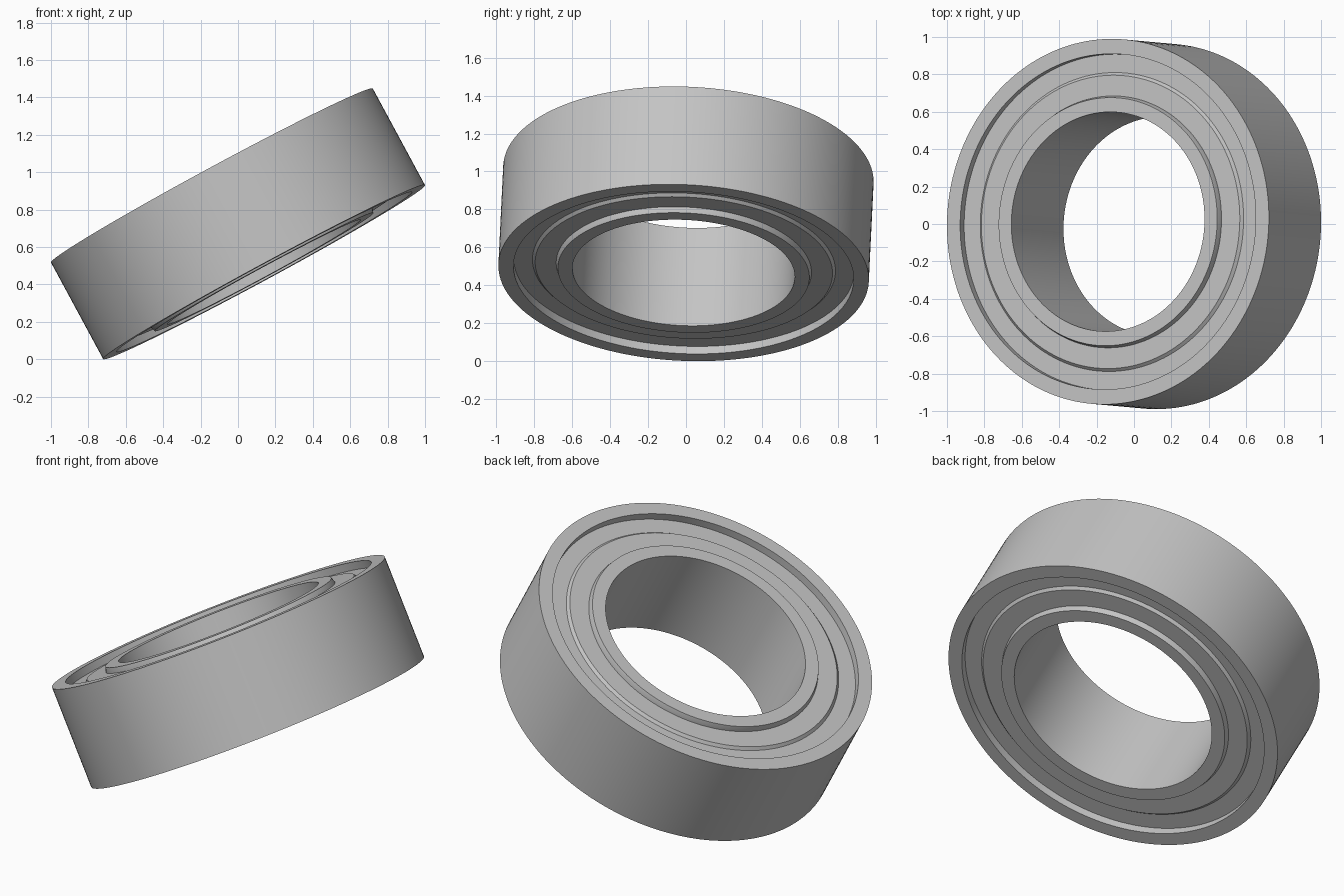
import bpy
import bmesh
import math
from mathutils import Vector, Matrix

cube = bpy.data.objects.get("Cube")
if cube:
    bpy.data.objects.remove(cube, do_unlink=True)

SEGMENTS = 160
HALF = 0.2935            # half of the ring width
OUTER_R, BORE_R = 0.978, 0.587
RECESS_R = 0.898         # inner edge of the outer ring face
LIP_R = 0.674            # where the shield meets the inner ring
AXIS = Vector((-0.475, 0.043, 0.879)).normalized()
TILT = Matrix.Translation((0, 0, 0.724)) @ AXIS.to_track_quat('Z', 'Y').to_matrix().to_4x4()

# Plain grey steel
steel = bpy.data.materials.new("grey_steel")
steel.use_nodes = True
GREY = (0.55, 0.55, 0.55, 1)
steel.diffuse_color = GREY
steel.node_tree.nodes["Principled BSDF"].inputs["Base Color"].default_value = GREY


def lathe(name, profile):
    """Spin a closed (radius, height) profile around the tilted axis."""
    bm = bmesh.new()
    verts = [bm.verts.new((r, 0, z)) for r, z in profile]
    edges = [bm.edges.new((a, b)) for a, b in zip(verts, verts[1:] + verts[:1])]
    bmesh.ops.spin(bm, geom=verts + edges, cent=(0, 0, 0), axis=(0, 0, 1),
                   angle=math.tau, steps=SEGMENTS, use_merge=True)
    bmesh.ops.remove_doubles(bm, verts=bm.verts, dist=1e-5)
    bmesh.ops.recalc_face_normals(bm, faces=bm.faces)
    mesh = bpy.data.meshes.new(name)
    bm.to_mesh(mesh)
    bm.free()
    mesh.materials.append(steel)
    obj = bpy.data.objects.new(name, mesh)
    bpy.context.collection.objects.link(obj)
    obj.matrix_world = TILT
    bpy.ops.object.select_all(action='DESELECT')
    obj.select_set(True)
    bpy.context.view_layer.objects.active = obj
    bpy.ops.object.shade_smooth_by_angle(angle=math.radians(30))
    return obj


def mirrored(half):
    """Complete a profile from its upper half, listed from outside to inside."""
    return half + [(r, -z) for r, z in reversed(half)]


# Outer race
lathe("outer_ring", mirrored([(OUTER_R, HALF), (RECESS_R, HALF)]))

# Inner race with slightly tapered shoulders
lathe("inner_ring", mirrored([(LIP_R, HALF - 0.03), (LIP_R - 0.01, HALF), (BORE_R, HALF)]))

# Recessed shields with a raised inner band, one on each side
for name, side in (("upper_shield", 1), ("lower_shield", -1)):
    shield = [(RECESS_R + 0.01, 0.045), (0.80, 0.045), (0.785, 0.03),
              (LIP_R - 0.01, 0.03), (LIP_R - 0.01, 0.07), (RECESS_R + 0.01, 0.07)]
    lathe(name, [(r, side * (HALF - depth)) for r, depth in shield])
